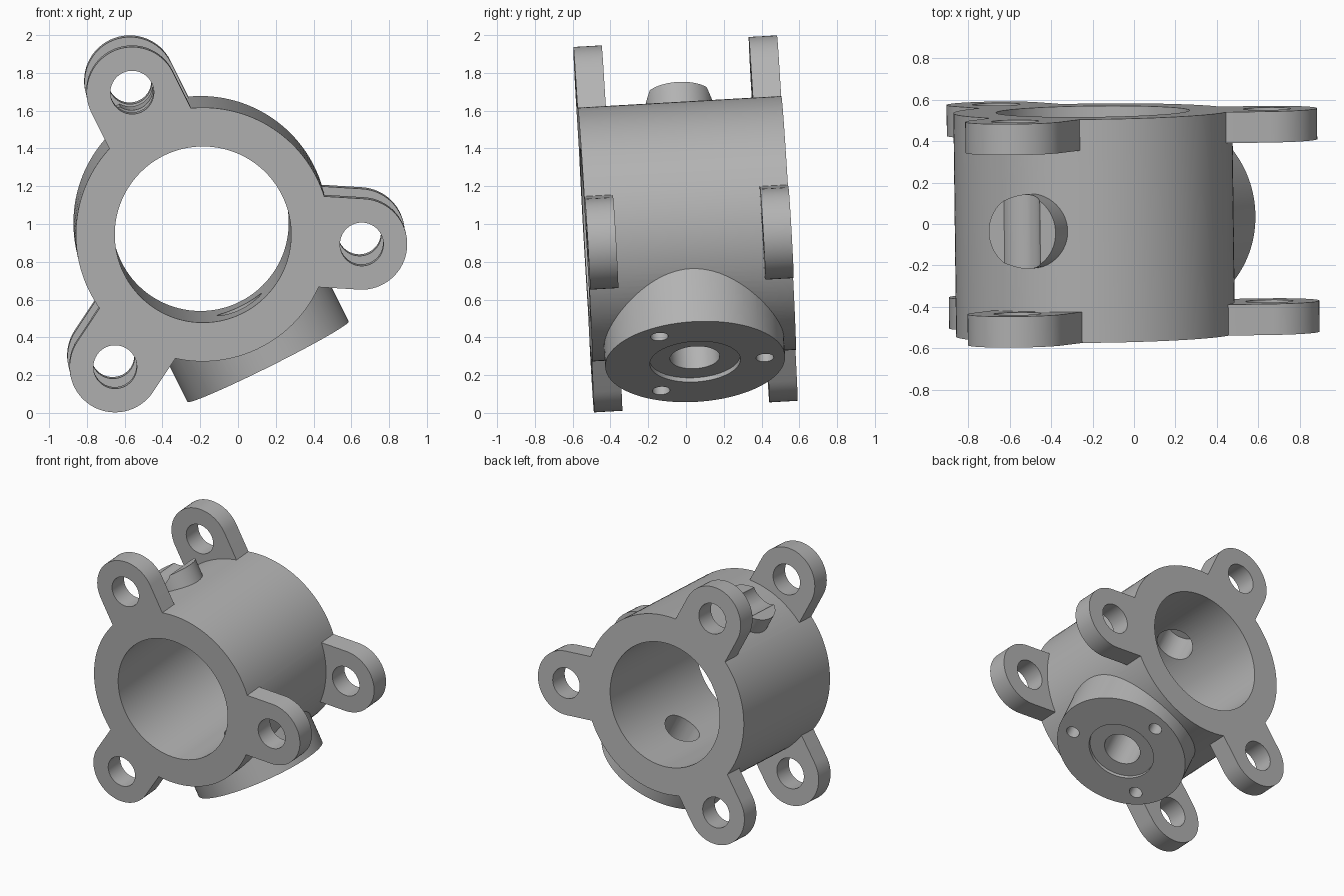
import bpy, bmesh
from math import pi, sin, cos, radians
from mathutils import Matrix, Vector

cube = bpy.data.objects.get("Cube")
if cube:
    bpy.data.objects.remove(cube, do_unlink=True)

# Main dimensions
HALF = 0.54
BODY_R, BORE_R = 0.673, 0.467
LUG_DIST, LUG_R, LUG_HOLE, LUG_THICK = 0.842, 0.241, 0.115, 0.15
PORT_ANGLE = radians(-63.5)
AXIAL = Matrix.Rotation(-pi / 2, 4, 'X')

grey = bpy.data.materials.new("cast_grey")
grey.use_nodes = True
grey.diffuse_color = (0.45, 0.45, 0.45, 1)
grey.node_tree.nodes["Principled BSDF"].inputs["Base Color"].default_value = (0.45, 0.45, 0.45, 1)


def arc(radius, start, end, count, cx=0, cy=0):
    return [(cx + radius * cos(start + (end - start) * i / count),
             cy + radius * sin(start + (end - start) * i / count)) for i in range(count + 1)]


def circle(radius, cx=0, cy=0, count=96):
    return arc(radius, 0, 2 * pi, count, cx, cy)[:-1]


def prism(name, outline, low, high, matrix):
    """Extrude an outline along local z, then place it."""
    bm = bmesh.new()
    face = bm.faces.new([bm.verts.new((x, y, low)) for x, y in outline])
    top = bmesh.ops.extrude_face_region(bm, geom=[face])["geom"]
    bmesh.ops.translate(bm, vec=(0, 0, high - low),
                        verts=[v for v in top if isinstance(v, bmesh.types.BMVert)])
    bmesh.ops.recalc_face_normals(bm, faces=bm.faces)
    bm.transform(matrix)
    mesh = bpy.data.meshes.new(name)
    bm.to_mesh(mesh)
    bm.free()
    mesh.materials.append(grey)
    obj = bpy.data.objects.new(name, mesh)
    bpy.context.collection.objects.link(obj)
    return obj


def radial(angle):
    """Local z points outwards at the angle, local y runs along the bore."""
    return Matrix.Rotation(pi / 2 - angle, 4, 'Y')


def combine(target, tool, operation):
    mod = target.modifiers.new(tool.name, 'BOOLEAN')
    mod.operation = operation
    mod.solver = 'EXACT'
    mod.object = tool
    bpy.context.view_layer.objects.active = target
    bpy.ops.object.modifier_apply(modifier=mod.name)
    bpy.data.objects.remove(tool, do_unlink=True)


housing = prism("housing", circle(BODY_R, count=128), -HALF, HALF, AXIAL)
added, cut = [], []

# Three mounting lugs at each end
lug_outline = ([(0.52, -LUG_R)] + arc(LUG_R, -pi / 2, pi / 2, 32, LUG_DIST) + [(0.52, LUG_R)])
for k in range(3):
    place = Matrix.Rotation(radians(3.5 - 120 * k), 4, 'Y') @ AXIAL
    for low, high in ((-HALF, LUG_THICK - HALF), (HALF - LUG_THICK, HALF)):
        added.append(prism("lug", lug_outline, low, high, place))
    cut.append(prism("lug_hole", circle(LUG_HOLE, LUG_DIST, 0, 48), -1, 1, place))

# Side port and the boss opposite it
port, boss = radial(PORT_ANGLE), radial(PORT_ANGLE + pi)
added.append(prism("side_port", circle(0.477), 0.3, 0.788, port))
added.append(prism("boss", circle(0.18, count=64), 0.5, 0.78, boss))

# Main bore, port recess and drilled holes
cut.append(prism("bore", circle(BORE_R, count=128), -1, 1, AXIAL))
cut.append(prism("port_recess", circle(0.24, count=64), 0.763, 0.9, port))
cut.append(prism("port_hole", circle(0.132, count=48), 0.2, 0.9, port))
cut.append(prism("boss_hole", circle(0.132, count=48), 0.2, 0.69, boss))
for k in range(3):
    a = 2 * pi * k / 3
    spot = circle(0.047, 0.37 * sin(a), 0.37 * cos(a), 32)
    cut.append(prism("bolt_hole", spot, 0.65, 0.9, port))

for tool in added:
    combine(housing, tool, 'UNION')
for tool in cut:
    combine(housing, tool, 'DIFFERENCE')

# Slight tilt of the whole casting
tilt = Matrix.Rotation(radians(0.7), 4, 'Z') @ Matrix.Rotation(radians(3.26), 4, 'X')
housing.data.transform(Matrix.Translation(Vector((-0.192, 0.004, 0.975))) @ tilt)

bpy.ops.object.select_all(action='DESELECT')
housing.select_set(True)
bpy.context.view_layer.objects.active = housing
bpy.ops.object.shade_smooth_by_angle(angle=radians(25))
